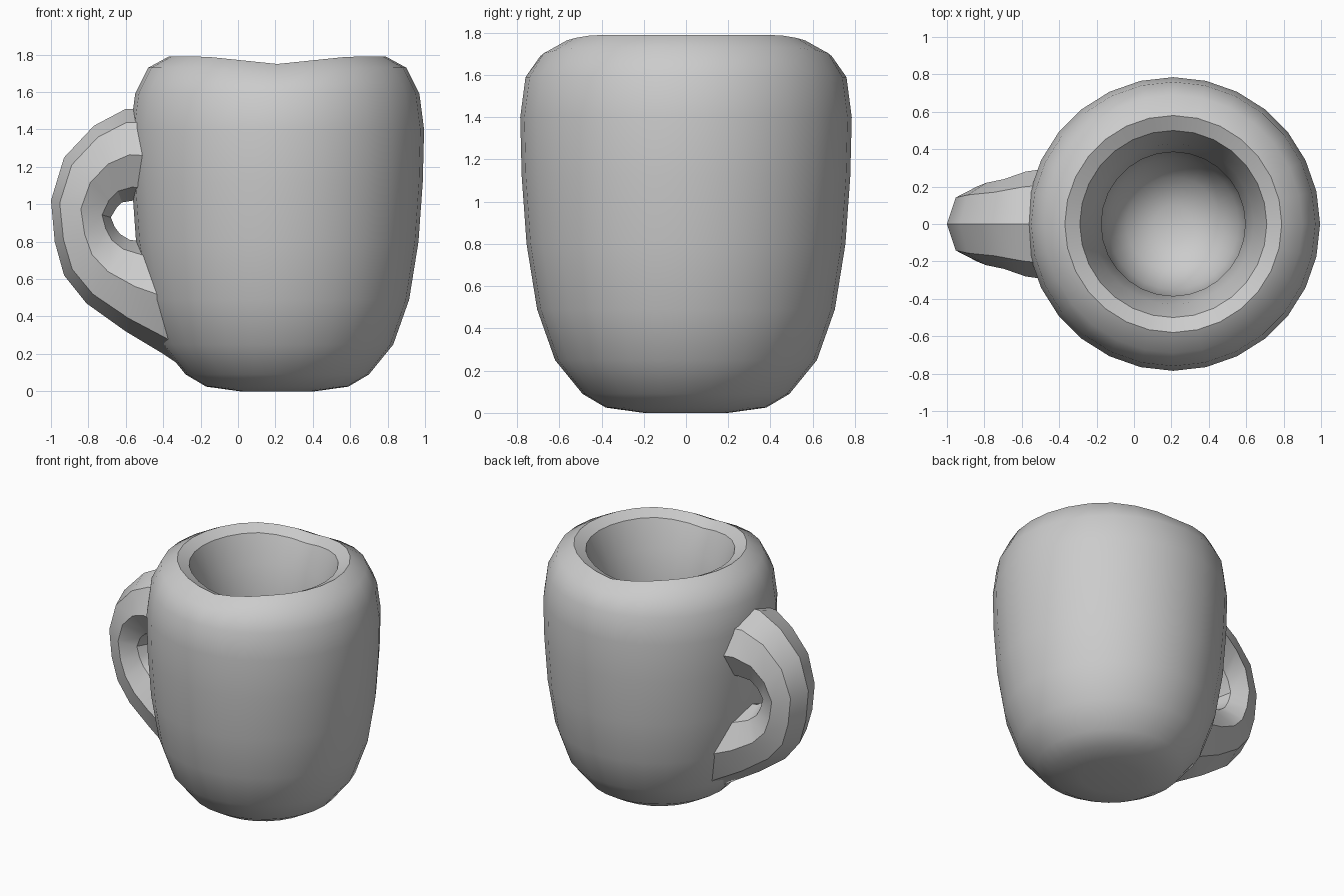
import bpy, bmesh, math
from mathutils import Vector

cube = bpy.data.objects.get("Cube")
if cube:
    bpy.data.objects.remove(cube, do_unlink=True)

CENTRE_X = 0.21

clay = bpy.data.materials.new("grey clay")
clay.use_nodes = True
clay.diffuse_color = (0.6, 0.6, 0.6, 1)
clay.node_tree.nodes["Principled BSDF"].inputs["Base Color"].default_value = (0.6, 0.6, 0.6, 1)


def loft(name, rings, angle):
    """Skin a list of closed rings, cap both ends and shade smooth."""
    bm = bmesh.new()
    loops = [[bm.verts.new(p) for p in ring] for ring in rings]
    for a, b in zip(loops, loops[1:]):
        for i in range(len(a)):
            j = (i + 1) % len(a)
            bm.faces.new((a[i], a[j], b[j], b[i]))
    bm.faces.new(loops[0])
    bm.faces.new(loops[-1])
    bmesh.ops.recalc_face_normals(bm, faces=bm.faces)
    mesh = bpy.data.meshes.new(name)
    bm.to_mesh(mesh)
    bm.free()
    mesh.materials.append(clay)
    obj = bpy.data.objects.new(name, mesh)
    bpy.context.collection.objects.link(obj)
    bpy.ops.object.select_all(action="DESELECT")
    obj.select_set(True)
    bpy.context.view_layer.objects.active = obj
    bpy.ops.object.shade_smooth_by_angle(angle=math.radians(angle))


# Mug body: outer wall, thick rounded rim, then the bowl inside
profile = [
    (0.2, 0.0), (0.38, 0.025), (0.49, 0.09), (0.62, 0.25), (0.705, 0.49),
    (0.755, 0.8), (0.778, 1.12), (0.785, 1.4), (0.76, 1.59), (0.69, 1.69),
    (0.58, 1.75), (0.5, 1.71), (0.43, 1.55), (0.385, 1.3), (0.385, 0.8),
    (0.35, 0.54), (0.25, 0.38), (0.1, 0.31),
]
SIDES = 28


def body_ring(r, z):
    ring = []
    for i in range(SIDES):
        t = math.tau * i / SIDES
        # The rim dips slightly at the front and back
        lift = 0.04 * min(1, 1.5 * abs(math.cos(t))) if z > 1.65 else 0
        ring.append((CENTRE_X + r * math.cos(t), r * math.sin(t), z + lift))
    return ring


loft("mug_body", [body_ring(r, z) for r, z in profile], 40)

# Handle: faceted loop around a small finger hole, melting into the body
# Each section: outer x, z, inner x, z, half width
sections = [
    (-0.32, 1.5, -0.3, 1.0, 0.32),
    (-0.6, 1.51, -0.56, 1.02, 0.28),
    (-0.77, 1.42, -0.62, 1.01, 0.24),
    (-0.93, 1.25, -0.65, 0.98, 0.22),
    (-1.0, 1.02, -0.68, 0.93, 0.2),
    (-0.98, 0.8, -0.66, 0.88, 0.2),
    (-0.93, 0.62, -0.63, 0.84, 0.2),
    (-0.81, 0.47, -0.58, 0.81, 0.22),
    (-0.6, 0.32, -0.5, 0.8, 0.26),
    (-0.4, 0.2, -0.3, 0.78, 0.32),
    (-0.19, 0.06, -0.1, 0.34, 0.3),
]
rings = []
for ox, oz, ix, iz, wide in sections:
    outer, inner = Vector((ox, 0, oz)), Vector((ix, 0, iz))
    middle, reach = (outer + inner) / 2, (outer - inner) / 2
    rings.append([
        middle + reach * math.cos(a) + Vector((0, wide * math.sin(a), 0))
        for a in (math.tau * i / 8 for i in range(8))
    ])
loft("handle", rings, 32)
